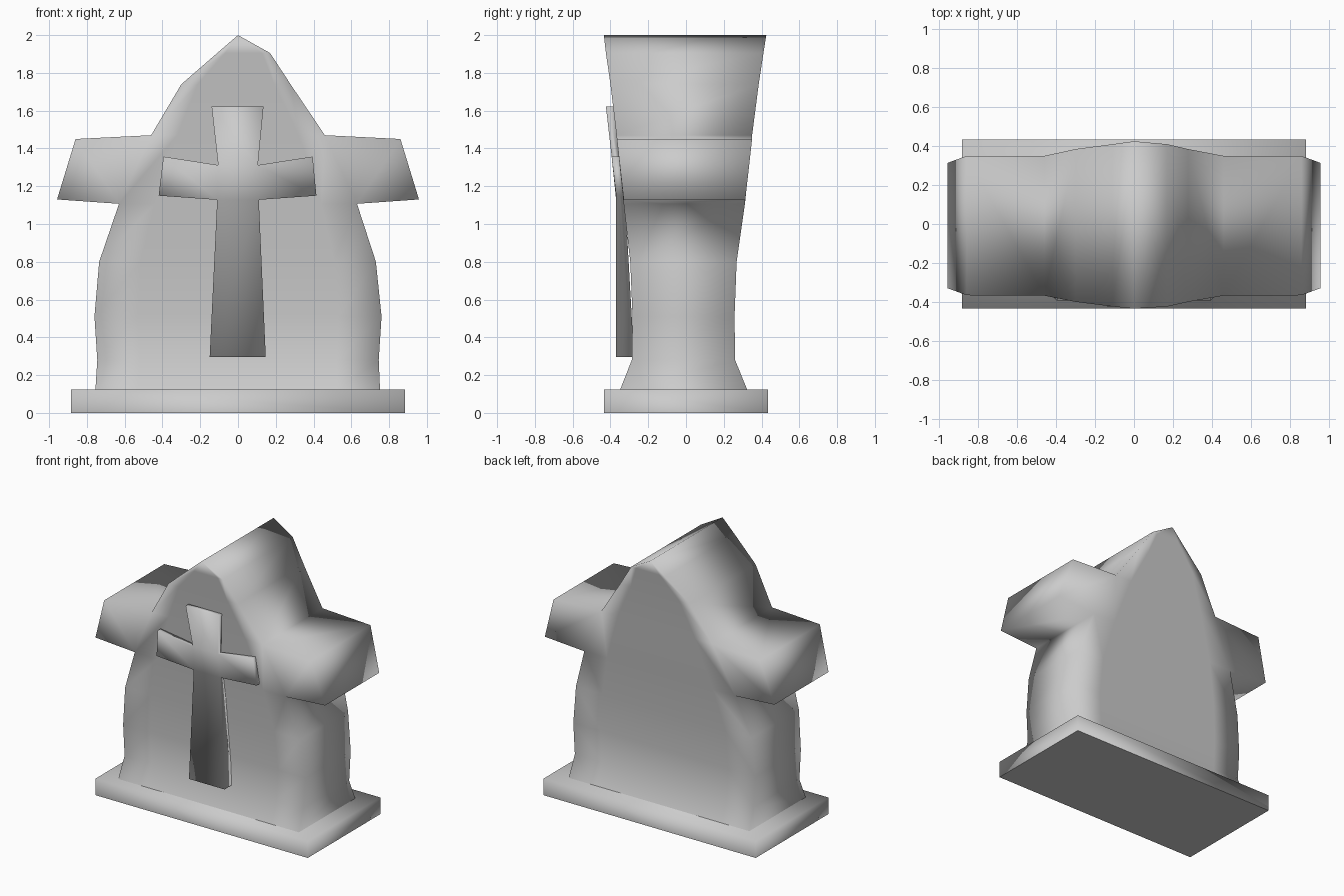
import bpy
import bmesh

if "Cube" in bpy.data.objects:
    bpy.data.objects.remove(bpy.data.objects["Cube"])


def finish(bm, name, sharp_below=None):
    bmesh.ops.remove_doubles(bm, verts=bm.verts, dist=0.0005)
    bmesh.ops.recalc_face_normals(bm, faces=bm.faces)
    for f in bm.faces:
        f.smooth = True
    if sharp_below is not None:
        for e in bm.edges:
            if all(v.co.z < sharp_below for v in e.verts):
                e.smooth = False
    me = bpy.data.meshes.new(name)
    bm.to_mesh(me)
    bm.free()
    ob = bpy.data.objects.new(name, me)
    bpy.context.collection.objects.link(ob)
    return ob


def lerp_table(table, z):
    for (z0, a), (z1, b) in zip(table, table[1:]):
        if z <= z1:
            t = max(0, (z - z0) / (z1 - z0))
            return a + (b - a) * t
    return table[-1][1]


# Base slab with a crisp underside
bm = bmesh.new()
bmesh.ops.create_cube(bm, size=1)
for v in bm.verts:
    v.co.x *= 1.77
    v.co.y *= 0.866
    v.co.z = 0.125 * (v.co.z + 0.5)
finish(bm, "base_slab", 0.01)

# Headstone: rows of (z, left x, right x, front y, back y)
rows = [
    (0.12, -0.755, 0.752, -0.35, 0.325),
    (0.28, -0.745, 0.745, -0.287, 0.26),
    (0.51, -0.76, 0.76, -0.283, 0.257),
    (0.80, -0.735, 0.73, -0.295, 0.268),
    (1.107, -0.63, 0.63, -0.33, 0.312),
    (1.47, -0.46, 0.46, -0.368, 0.35),
    (1.74, -0.30, 0.278, -0.40, 0.385),
    (1.905, -0.11, 0.17, -0.424, 0.41),
    (2.0, 0.0, 0.0, -0.435, 0.425),
]
columns = [0, 0.15, 0.5, 0.85, 1]
bm = bmesh.new()
front, back = [], []
for z, xl, xr, yf, yb in rows:
    xs = [xl + (xr - xl) * c for c in columns]
    front.append([bm.verts.new((x, yf, z)) for x in xs])
    back.append([bm.verts.new((x, yb, z)) for x in xs])
ARM_ROW = 4
for i in range(len(rows) - 1):
    for side in (front, back):
        for j in range(len(columns) - 1):
            bm.faces.new((side[i][j], side[i][j + 1],
                          side[i + 1][j + 1], side[i + 1][j]))
    for j, s in ((0, -1), (-1, 1)):
        ring = [front[i][j], front[i + 1][j], back[i + 1][j], back[i][j]]
        if i != ARM_ROW:
            bm.faces.new(ring)
            continue
        # Side arm in place of the plain side wall
        tip = [bm.verts.new((s * x, y, z)) for x, y, z in (
            (0.958, -0.33, 1.13), (0.86, -0.366, 1.45),
            (0.86, 0.35, 1.45), (0.958, 0.314, 1.13))]
        for k in range(4):
            n = (k + 1) % 4
            bm.faces.new((ring[k], ring[n], tip[n], tip[k]))
        bm.faces.new(tip)
finish(bm, "headstone")

# Flared cross on the front face
outline = [
    (-0.14, 1.622), (0.135, 1.622), (0.105, 1.312), (0.395, 1.357),
    (0.415, 1.15), (0.11, 1.128), (0.147, 0.295), (-0.15, 0.295),
    (-0.11, 1.128), (-0.42, 1.15), (-0.395, 1.357), (-0.105, 1.312),
]
front_y = [(0.29, -0.37), (1.15, -0.37), (1.622, -0.424)]
back_y = [(0.29, -0.275), (0.8, -0.285), (1.107, -0.32), (1.622, -0.375)]
bm = bmesh.new()
f = [bm.verts.new((x, lerp_table(front_y, z), z)) for x, z in outline]
b = [bm.verts.new((x, lerp_table(back_y, z), z)) for x, z in outline]
for quad in ((0, 1, 2, 11), (2, 3, 4, 5), (5, 6, 7, 8),
             (8, 9, 10, 11), (2, 5, 8, 11)):
    bm.faces.new([f[k] for k in quad])
    bm.faces.new([b[k] for k in reversed(quad)])
for k in range(12):
    n = (k + 1) % 12
    bm.faces.new((f[k], b[k], b[n], f[n]))
finish(bm, "front_cross")
